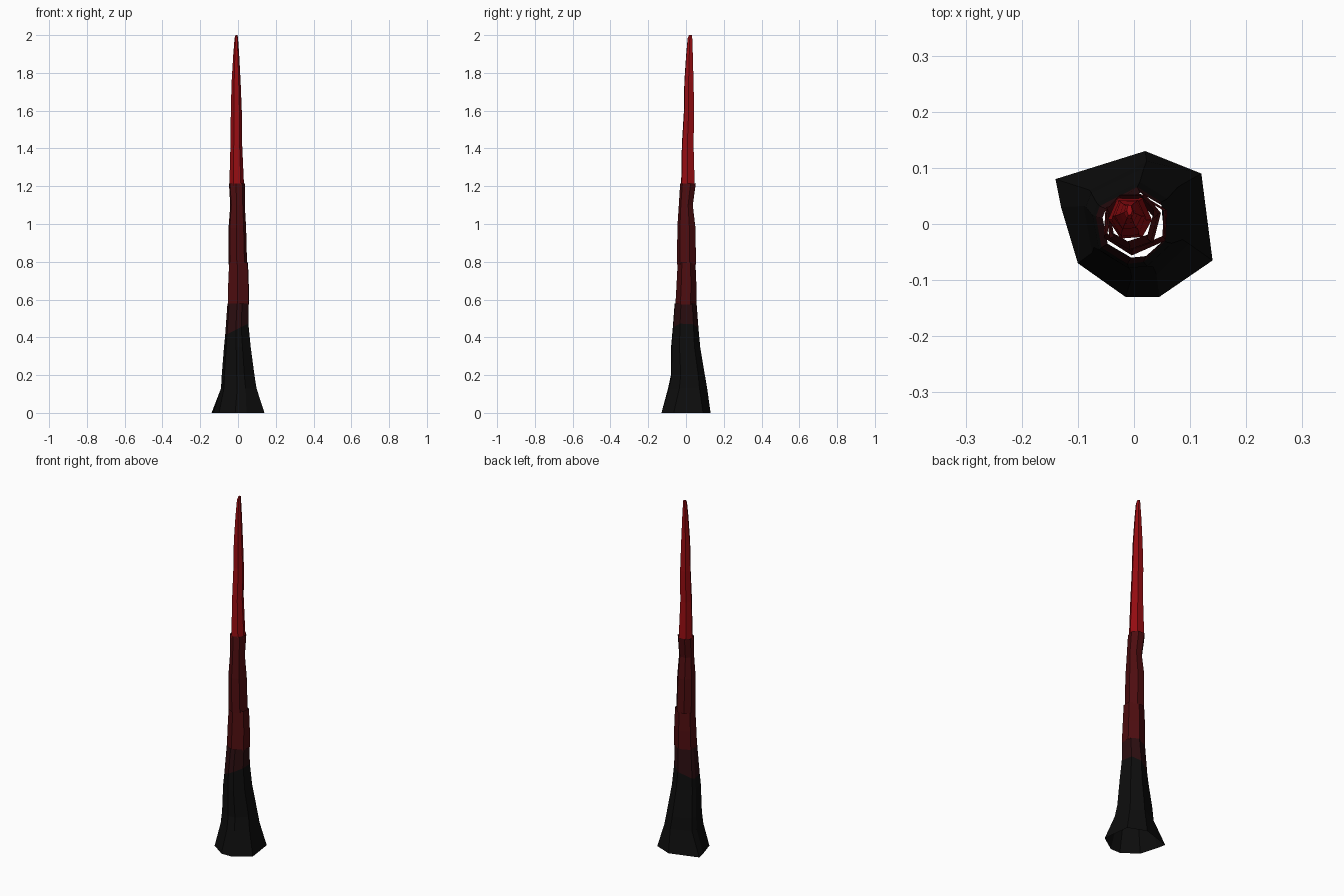
import bpy, bmesh, math, random

random.seed(4)
cube = bpy.data.objects.get("Cube")
if cube:
    bpy.data.objects.remove(cube, do_unlink=True)


def material(name, rgb):
    mat = bpy.data.materials.new(name)
    mat.use_nodes = True
    mat.diffuse_color = (*rgb, 1)
    bsdf = mat.node_tree.nodes["Principled BSDF"]
    bsdf.inputs["Base Color"].default_value = (*rgb, 1)
    bsdf.inputs["Roughness"].default_value = 0.8
    return mat


black = material("charred black", (0.004, 0.004, 0.004))
brown = material("ember brown", (0.024, 0.004, 0.005))
maroon = material("dark red", (0.075, 0.004, 0.005))
red = material("bright red", (0.32, 0.004, 0.006))


def fit(values, low, high):
    """Stretch values so they span exactly low to high."""
    a, b = min(values), max(values)
    return [low + (v - a) / (b - a) * (high - low) for v in values]


def ring(shape, z, x0, x1, y0, y1, tilt=0):
    xs = fit([math.cos(a) for a in shape], x0, x1)
    ys = fit([math.sin(a) for a in shape], y0, y1)
    return [(x, y, z + tilt * x) for x, y in zip(xs, ys)]


def angles(sides, start):
    """Slightly uneven polygon corner directions."""
    return [math.radians(start + 360 * i / sides + random.uniform(-7, 7))
            for i in range(sides)]


def loft(name, mat, rings, cap=False):
    """Open faceted tube through rings of equal corner count."""
    bm = bmesh.new()
    loops = [[bm.verts.new(p) for p in r] for r in rings]
    for low, high in zip(loops, loops[1:]):
        n = len(low)
        for i in range(n):
            j = (i + 1) % n
            bm.faces.new((low[i], low[j], high[j], high[i]))
    if cap:
        bm.faces.new(loops[-1])
    mesh = bpy.data.meshes.new(name)
    bm.to_mesh(mesh)
    bm.free()
    mesh.materials.append(mat)
    obj = bpy.data.objects.new(name, mesh)
    bpy.context.collection.objects.link(obj)


# Flared base with an irregular footprint
foot = [(0.14, -0.065), (0.12, 0.09), (0.02, 0.13), (-0.14, 0.08),
        (-0.13, 0.03), (-0.1, -0.07), (-0.015, -0.13), (0.045, -0.13)]
trunk = [math.atan2(y, x) for x, y in foot]
collar = ring(trunk, 0.445, -0.068, 0.055, -0.071, 0.066, 0.5)
loft("flared_base", black, [
    [(x, y, 0) for x, y in foot],
    ring(trunk, 0.13, -0.09, 0.098, -0.095, 0.112),
    ring(trunk, 0.2, -0.086, 0.087, -0.08, 0.1),
    ring(trunk, 0.35, -0.074, 0.067, -0.079, 0.075),
    collar])

# Band above the base
loft("lower_band", brown, [
    collar, ring(trunk, 0.58, -0.056, 0.056, -0.06, 0.056)])

# Two dark middle segments
hexa = angles(6, 30)
loft("lower_shaft", maroon, [
    ring(hexa, 0.575, -0.054, 0.059, -0.056, 0.055),
    ring(hexa, 0.68, -0.052, 0.057, -0.05, 0.055),
    ring(hexa, 0.795, -0.047, 0.053, -0.044, 0.05)])

hepta = angles(7, 10)
loft("middle_shaft", maroon, [
    ring(hepta, 0.785, -0.049, 0.048, -0.047, 0.053),
    ring(hepta, 0.98, -0.05, 0.043, -0.046, 0.05),
    ring(hepta, 1.1, -0.041, 0.036, -0.038, 0.036),
    ring(hepta, 1.215, -0.048, 0.036, -0.031, 0.052)])

# Bright tapering point
point = angles(6, 0)
loft("upper_spike", red, [
    ring(point, 1.2, -0.046, 0.032, -0.026, 0.046),
    ring(point, 1.42, -0.04, 0.022, -0.022, 0.04),
    ring(point, 1.6, -0.038, 0.02, -0.011, 0.043),
    ring(point, 1.75, -0.034, 0.014, -0.009, 0.04),
    ring(point, 1.9, -0.025, 0.006, 0.001, 0.036),
    ring(point, 1.985, -0.018, 0.0, 0.009, 0.033),
    ring(point, 2.0, -0.013, -0.003, 0.016, 0.033)], cap=True)
